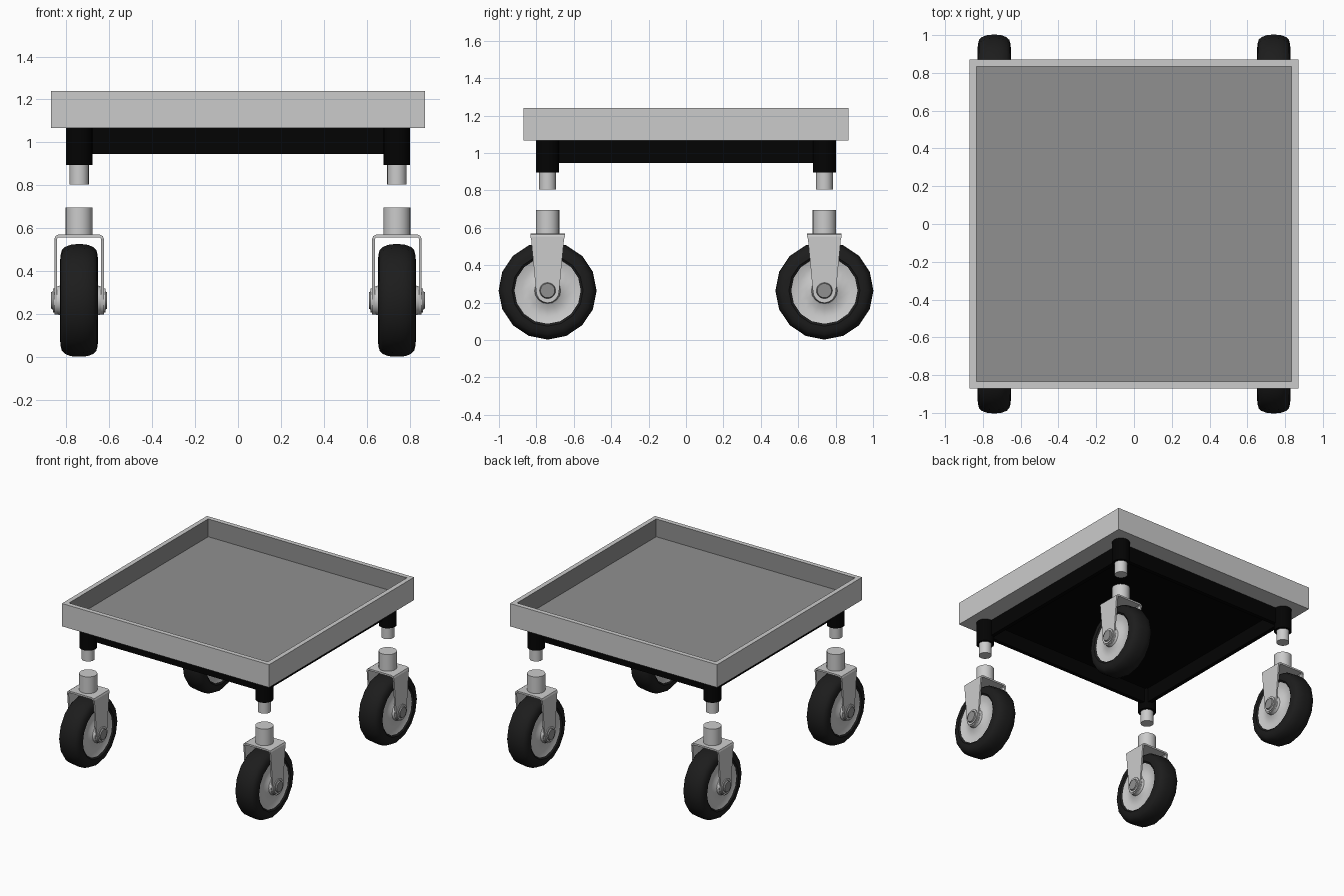
import bpy, bmesh, math
from mathutils import Matrix

if "Cube" in bpy.data.objects:
    bpy.data.objects.remove(bpy.data.objects["Cube"])

C = 0.74    # caster offset in x and y
AZ = 0.264  # axle height


def material(name, v):
    m = bpy.data.materials.new(name)
    m.diffuse_color = (v, v, v, 1)
    return m


RUBBER = material("rubber", 0.012)
BLACK = material("black_paint", 0.001)
DARK = material("dark_grey", 0.28)


def add(name, bm, mat=None, smooth=True):
    bmesh.ops.recalc_face_normals(bm, faces=bm.faces)
    me = bpy.data.meshes.new(name)
    bm.to_mesh(me)
    bm.free()
    ob = bpy.data.objects.new(name, me)
    bpy.context.collection.objects.link(ob)
    if mat:
        me.materials.append(mat)
    if smooth:
        bpy.ops.object.select_all(action='DESELECT')
        ob.select_set(True)
        bpy.context.view_layer.objects.active = ob
        bpy.ops.object.shade_smooth_by_angle(angle=math.radians(35))
    return ob


def square_shell(name, levels, mat=None, dark_from=None):
    """Skin square loops of (half size, z); both ends are capped."""
    bm = bmesh.new()
    rings = [[bm.verts.new((sx * h, sy * h, z))
              for sx, sy in ((-1, -1), (1, -1), (1, 1), (-1, 1))] for h, z in levels]
    for k, (a, b) in enumerate(zip(rings, rings[1:])):
        for i in range(4):
            j = (i + 1) % 4
            f = bm.faces.new((a[i], a[j], b[j], b[i]))
            f.material_index = int(dark_from is not None and k >= dark_from)
    bm.faces.new(rings[0])
    bm.faces.new(rings[-1]).material_index = int(dark_from is not None)
    return add(name, bm, mat, False)


def lathe(name, profile, axis, n, mat=None):
    """Spin (distance along axis, radius) points; open ends are capped."""
    bm = bmesh.new()
    rings = []
    for d, r in profile:
        ring = []
        for i in range(n):
            a = 2 * math.pi * i / n
            u, v = r * math.sin(a), r * math.cos(a)
            ring.append(bm.verts.new((d, u, v) if axis == 'X' else (u, v, d)))
        rings.append(ring)
    for a, b in zip(rings, rings[1:]):
        for i in range(n):
            j = (i + 1) % n
            bm.faces.new((a[i], a[j], b[j], b[i]))
    bm.faces.new(rings[0])
    bm.faces.new(rings[-1])
    return add(name, bm, mat)


def both_sides(half):
    return [(-d, r) for d, r in half] + [(d, r) for d, r in reversed(half)]


def extrude(bm, points, vec):
    f = bm.faces.new([bm.verts.new(p) for p in points])
    g = bmesh.ops.extrude_face_region(bm, geom=[f], use_keep_orig=True)
    vs = [v for v in g['geom'] if isinstance(v, bmesh.types.BMVert)]
    bmesh.ops.translate(bm, vec=vec, verts=vs)


def fork():
    """Folded strap: top plate with two tapering, round-ended legs."""
    bm = bmesh.new()
    pts = [(-0.092, 0.552), (-0.088, 0.54)]
    for i in range(9):
        a = math.pi + math.pi * i / 8
        pts.append((0.062 * math.cos(a), AZ + 0.066 * math.sin(a)))
    pts += [(0.088, 0.54), (0.092, 0.552)]
    for s in (-1, 1):
        extrude(bm, [(s * 0.115, y, z) for y, z in pts], (-s * 0.012, 0, 0))
    section = [(-0.115, 0.552), (-0.11, 0.564), (-0.098, 0.57), (0.098, 0.57), (0.11, 0.564),
               (0.115, 0.552), (0.103, 0.552), (0.096, 0.557), (-0.096, 0.557), (-0.103, 0.552)]
    extrude(bm, [(x, -0.092, z) for x, z in section], (0, 0.184, 0))
    return add("caster_fork", bm)


# Tray with a dark inside
tray = square_shell("tray", [(0.87, 1.067), (0.87, 1.24), (0.835, 1.24), (0.835, 1.105)],
                    material("grey", 0.6), dark_from=2)
tray.data.materials.append(DARK)
tray.data.materials[0].diffuse_color = (0.8, 0.8, 0.8, 1)

# Underframe: thin rails set in from the posts, round a recessed panel
square_shell("underframe", [(0.735, 1.066), (0.735, 0.945), (0.705, 0.945), (0.705, 1.055)], BLACK)

# One corner: socket, pin and caster
post = lathe("corner_socket", [(0.895, 0.062), (1.0665, 0.062)], 'Z', 24, BLACK)
pin = lathe("mounting_pin", [(0.805, 0.045), (0.90, 0.045)], 'Z', 24)
stem = lathe("caster_stem", [(0.568, 0.0625), (0.696, 0.0625)], 'Z', 24)
yoke = fork()
tyre = lathe("tyre", both_sides([(0.04, 0.17), (0.076, 0.175), (0.088, 0.19), (0.086, 0.213),
                                 (0.08, 0.235), (0.066, 0.249), (0.04, 0.259), (0.015, 0.262)]),
             'X', 16, RUBBER)
rim = lathe("wheel_hub", both_sides([(0.102, 0.065), (0.085, 0.07), (0.07, 0.10),
                                     (0.066, 0.14), (0.078, 0.178)]), 'X', 16)
axle = lathe("axle_washers", both_sides([(0.122, 0.05), (0.122, 0.056), (0.10, 0.056)]), 'X', 20)
bolt = lathe("axle_bolt", both_sides([(0.13, 0.038), (0.12, 0.044)]), 'X', 20, DARK)
for ob in (tyre, rim, axle, bolt):
    ob.data.transform(Matrix.Translation((0, 0, AZ)))

# Repeat the corner four times
for ob in (post, pin, stem, yoke, tyre, rim, axle, bolt):
    ob.location = (-C, -C, 0)
    for x, y in ((C, -C), (-C, C), (C, C)):
        copy = ob.copy()
        copy.location = (x, y, 0)
        bpy.context.collection.objects.link(copy)

for m in bpy.data.materials:
    if m.users and not m.is_grease_pencil:
        m.use_nodes = True
        m.node_tree.nodes["Principled BSDF"].inputs["Base Color"].default_value = m.diffuse_color
